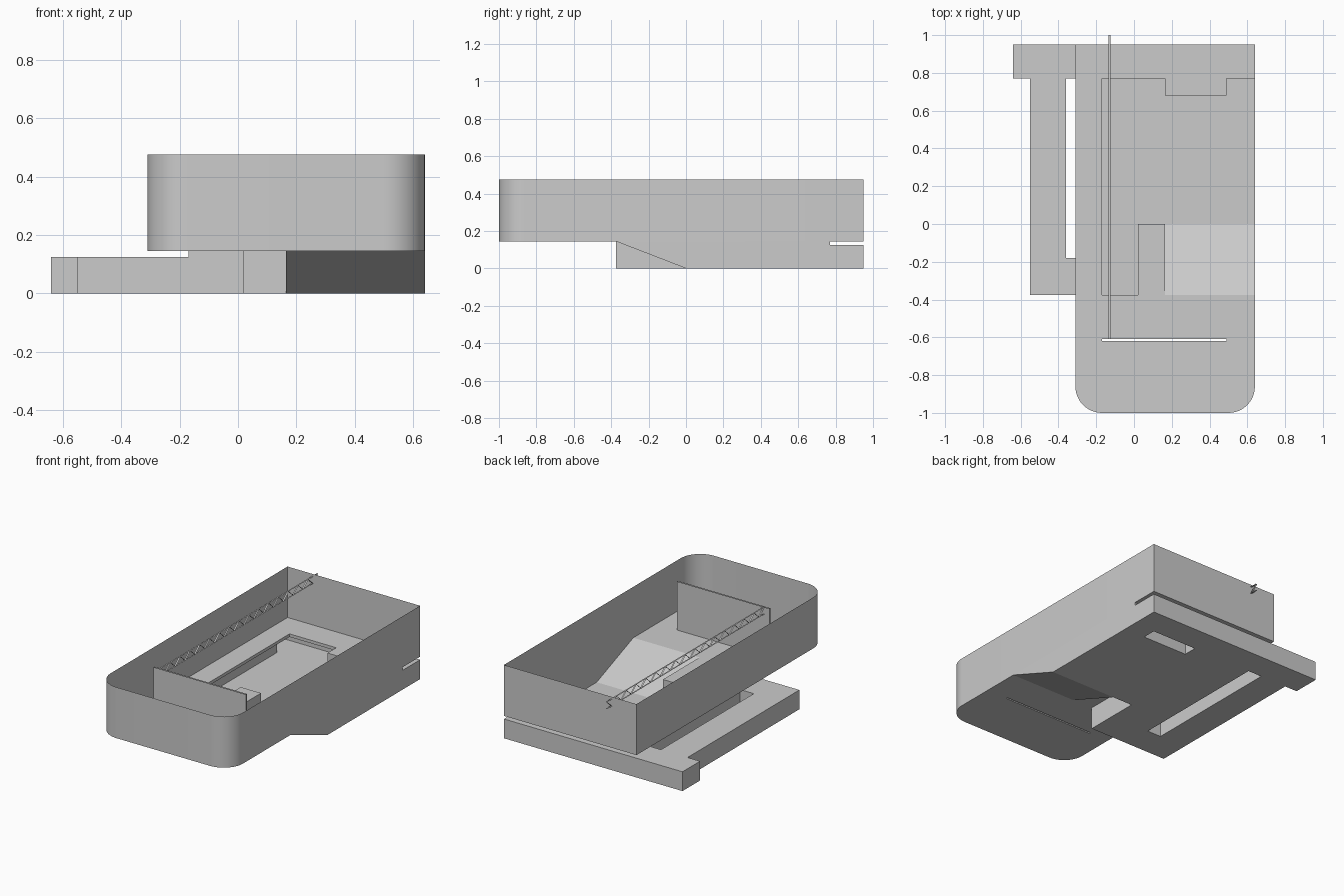
import bpy, math

cube = bpy.data.objects.get("Cube")
if cube:
    bpy.data.objects.remove(cube)

grey = bpy.data.materials.new("plain_grey")
grey.use_nodes = True
GREY = (0.6, 0.6, 0.6, 1)
grey.diffuse_color = GREY
grey.node_tree.nodes["Principled BSDF"].inputs["Base Color"].default_value = GREY


def sheet(name, verts, faces, smooth=False):
    mesh = bpy.data.meshes.new(name)
    mesh.from_pydata(verts, [], faces)
    mesh.materials.append(grey)
    obj = bpy.data.objects.new(name, mesh)
    bpy.context.collection.objects.link(obj)
    if smooth:
        bpy.ops.object.select_all(action="DESELECT")
        obj.select_set(True)
        bpy.context.view_layer.objects.active = obj
        bpy.ops.object.shade_smooth_by_angle(angle=math.radians(30))
    return obj


def polygon(name, points):
    return sheet(name, points, [range(len(points))])


def fence(name, path, low, high, closed=True, smooth=False):
    """Upright wall that follows a plan path."""
    n = len(path)
    verts = [(x, y, z) for z in (low, high) for x, y in path]
    faces = [(i, (i + 1) % n, n + (i + 1) % n, n + i)
             for i in range(n if closed else n - 1)]
    return sheet(name, verts, faces, smooth)


def plate(name, xs, ys, z, keep, up=True):
    """Flat plate on a plan grid, holding the cells whose centre passes the rule."""
    verts = [(x, y, z) for y in ys for x in xs]
    w, faces = len(xs), []
    for j in range(len(ys) - 1):
        for i in range(w - 1):
            if keep((xs[i] + xs[i + 1]) / 2, (ys[j] + ys[j + 1]) / 2):
                a = j * w + i
                quad = (a, a + 1, a + w + 1, a + w)
                faces.append(quad if up else quad[::-1])
    return sheet(name, verts, faces)


def rect(x0, x1, y0, y1):
    return [(x0, y0), (x1, y0), (x1, y1), (x0, y1)]


def inside(r, x, y):
    return r[0] < x < r[1] and r[2] < y < r[3]


# Key plan lines and heights
LEFT, RIGHT, FRONT, BACK = -0.31, 0.64, -1.0, 0.95
STEP, PIT_BACK, PIT_X = -0.375, 0.77, -0.17
DECK, FLOOR, RIM = 0.125, 0.145, 0.475
RADIUS = 0.14
SLIT = (PIT_X, 0.49, -0.62, -0.61)
SLOT = (-0.36, -0.26, -0.18, PIT_BACK)
POCKET = (0.165, 0.49, 0.68, PIT_BACK)
NOTCH = (0.02, 0.165, STEP, 0.0)
PIT = (PIT_X, RIGHT, STEP, PIT_BACK)
RAMP = (0.165, RIGHT, STEP, 0.0)


# Tray wall with rounded front corners
def corner(cx, start):
    return [(cx + RADIUS * math.cos(math.radians(start + 7.5 * k)),
             FRONT + RADIUS + RADIUS * math.sin(math.radians(start + 7.5 * k)))
            for k in range(13)]


front_curve = corner(LEFT + RADIUS, 180) + corner(RIGHT - RADIUS, 270)
fence("tray_wall", front_curve + [(RIGHT, BACK), (LEFT, BACK)], FLOOR, RIM, smooth=True)

# Tray floor, open over the pit and at the slit
outline = front_curve + [(RIGHT, SLIT[2]), (LEFT, SLIT[2])]
polygon("tray_floor_front", [(x, y, FLOOR) for x, y in outline])


def tray_rule(x, y):
    if inside(SLIT, x, y):
        return False
    return not inside(PIT, x, y) or inside(NOTCH, x, y) or inside(POCKET, x, y)


plate("tray_floor", [LEFT, PIT_X, 0.02, 0.165, 0.49, RIGHT],
      [SLIT[2], SLIT[3], STEP, 0.0, 0.68, PIT_BACK, BACK], FLOOR, tray_rule)

# Hollow upright partition around the slit
fence("partition", rect(*SLIT), FLOOR, 0.46)

# Base underside and deck share one plan grid
xs = [-0.64, -0.55, SLOT[0], SLOT[1], PIT_X, 0.02, 0.165, 0.49, RIGHT]
ys = [STEP, SLOT[2], 0.0, 0.68, PIT_BACK, BACK]


def in_base(x, y):
    return (x > -0.55 or y > PIT_BACK) and not inside(SLOT, x, y)


plate("base_underside", xs, ys, 0.0, lambda x, y: in_base(x, y) and not (
    inside(POCKET, x, y) or inside(NOTCH, x, y) or inside(RAMP, x, y)), up=False)
plate("base_deck", xs, ys, DECK, lambda x, y: in_base(x, y) and not inside(PIT, x, y))

# Base outer walls
fence("base_wall", [(RIGHT, PIT_BACK), (RIGHT, BACK), (-0.64, BACK), (-0.64, PIT_BACK),
                    (-0.55, PIT_BACK), (-0.55, STEP), (PIT_X, STEP)], 0.0, DECK, closed=False)
polygon("base_side", [(RIGHT, STEP, FLOOR), (RIGHT, 0, 0), (RIGHT, PIT_BACK, 0),
                      (RIGHT, PIT_BACK, FLOOR)])
fence("slot_wall", rect(*SLOT)[::-1], 0.0, DECK)
fence("pocket_wall", rect(*POCKET)[::-1], 0.0, FLOOR)

# Walls joining the deck to the tray floor
fence("pit_lip", [(RIGHT, PIT_BACK), (PIT_X, PIT_BACK), (PIT_X, STEP)], DECK, FLOOR, closed=False)

# Notch walls and the sloping underside beside them
fence("notch_wall", [(PIT_X, STEP), (0.02, STEP), (0.02, 0), (0.165, 0)], 0.0, FLOOR, closed=False)
polygon("ramp_side", [(0.165, 0, 0), (0.165, 0, FLOOR), (0.165, STEP, FLOOR)])
polygon("ramp", [(0.165, STEP, FLOOR), (0.165, 0, 0), (RIGHT, 0, 0), (RIGHT, STEP, FLOOR)])

# Zigzag truss: two rails and folded diagonals, all thin ribbon
X0, X1, LOW, HIGH = -0.135, -0.125, 0.415, 0.46
verts, faces = [], []


def ribbon(y0, z0, y1, z1):
    n = len(verts)
    verts.extend([(X0, y0, z0), (X1, y0, z0), (X1, y1, z1), (X0, y1, z1)])
    faces.append((n, n + 1, n + 2, n + 3))


START, BAYS = SLIT[3], 32
pitch = (1.0 - START) / BAYS
for z in (LOW, HIGH):
    ribbon(START, z, 1.0, z)
for k in range(BAYS):
    za, zb = (LOW, HIGH) if k % 2 else (HIGH, LOW)
    ribbon(START + k * pitch, za, START + (k + 1) * pitch, zb)
sheet("zigzag_truss", verts, faces)
